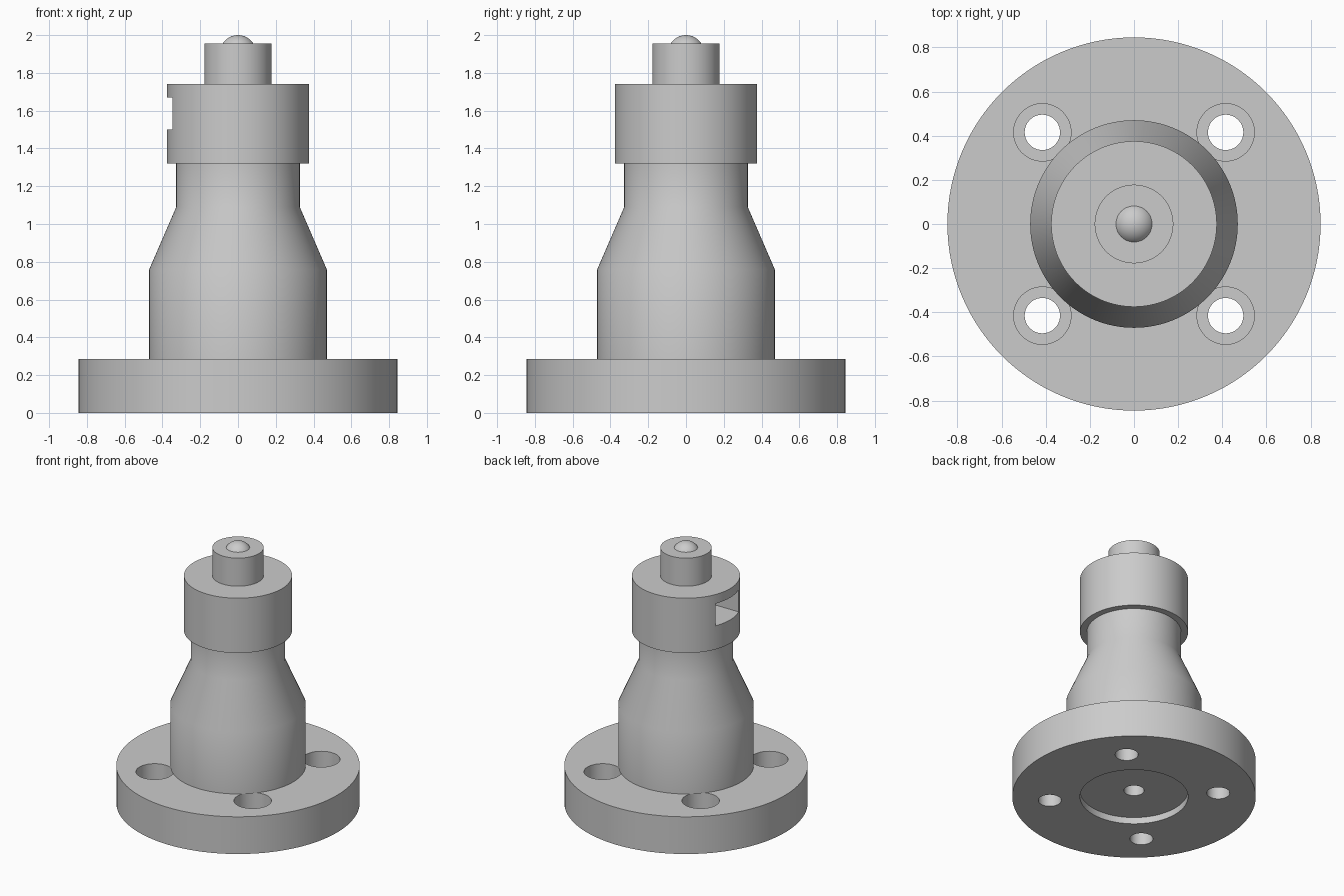
import bpy, bmesh, math
from mathutils import Matrix, Vector

default = bpy.data.objects.get("Cube")
if default:
    bpy.data.objects.remove(default, do_unlink=True)

SEG = 128
BORE = 0.07

steel = bpy.data.materials.new("plain grey steel")
steel.use_nodes = True
GREY = (0.6, 0.6, 0.6, 1)
steel.diffuse_color = GREY
steel.node_tree.nodes["Principled BSDF"].inputs["Base Color"].default_value = GREY


def add_object(name, bm):
    bmesh.ops.recalc_face_normals(bm, faces=bm.faces)
    mesh = bpy.data.meshes.new(name)
    bm.to_mesh(mesh)
    bm.free()
    mesh.materials.append(steel)
    obj = bpy.data.objects.new(name, mesh)
    bpy.context.collection.objects.link(obj)
    return obj


def lathe(name, profile):
    """Spin a closed (radius, height) outline around the z axis."""
    bm = bmesh.new()
    verts = [bm.verts.new((r, 0, z)) for r, z in profile]
    edges = [bm.edges.new((a, b)) for a, b in zip(verts, verts[1:] + verts[:1])]
    bmesh.ops.spin(bm, geom=verts + edges, cent=(0, 0, 0), axis=(0, 0, 1),
                   angle=math.tau, steps=SEG, use_merge=True)
    bmesh.ops.remove_doubles(bm, verts=bm.verts, dist=0.0001)
    return add_object(name, bm)


def cylinder(bm, radius, x, y, low, high):
    bmesh.ops.create_cone(bm, cap_ends=True, segments=64, radius1=radius, radius2=radius,
                          depth=high - low, matrix=Matrix.Translation((x, y, (low + high) / 2)))


def cut(target, name, bm):
    """Subtract a hidden cutter from the target and apply the result."""
    cutter = add_object(name, bm)
    mod = target.modifiers.new("cut", 'BOOLEAN')
    mod.operation = 'DIFFERENCE'
    mod.solver = 'EXACT'
    mod.object = cutter
    bpy.context.view_layer.objects.active = target
    bpy.ops.object.modifier_apply(modifier=mod.name)
    bpy.data.objects.remove(cutter, do_unlink=True)


# Flange with a shallow round recess underneath
flange = lathe("flange", [(BORE, 0.05), (0.375, 0.05), (0.375, 0), (0.845, 0),
                          (0.845, 0.285), (BORE, 0.285)])

# Four counterbored bolt holes
for label, radius, low in (("bolt_holes", 0.08, -0.1), ("counterbores", 0.13, 0.14)):
    bm = bmesh.new()
    for sx in (-1, 1):
        for sy in (-1, 1):
            cylinder(bm, radius, sx * 0.415, sy * 0.415, low, 0.4)
    cut(flange, label, bm)

# Tapered body with a central bore
body = lathe("tapered_body", [(BORE, 0.285), (0.47, 0.285), (0.47, 0.76),
                              (0.327, 1.09), (0.327, 1.32), (BORE, 1.32)])

# Collar with a rectangular pocket in its side
collar = lathe("collar", [(BORE, 1.32), (0.375, 1.32), (0.375, 1.74), (BORE, 1.74)])
bm = bmesh.new()
pocket = Matrix.LocRotScale(Vector((-0.3, 0, 1.585)), None, Vector((0.36, 0.28, 0.17)))
bmesh.ops.create_cube(bm, size=1, matrix=pocket)
cut(collar, "pocket", bm)

# Stem and the ball set into its end
bm = bmesh.new()
bmesh.ops.create_cone(bm, cap_ends=True, segments=SEG, radius1=0.178, radius2=0.178,
                      depth=0.215, matrix=Matrix.Translation((0, 0, 1.8475)))
stem = add_object("stem", bm)
bm = bmesh.new()
bmesh.ops.create_uvsphere(bm, u_segments=48, v_segments=32, radius=0.097,
                          matrix=Matrix.Translation((0, 0, 1.903)))
ball = add_object("ball", bm)

# Smooth shading with crisp machined edges
bpy.ops.object.select_all(action='DESELECT')
for obj in (flange, body, collar, stem, ball):
    obj.select_set(True)
bpy.context.view_layer.objects.active = flange
bpy.ops.object.shade_smooth_by_angle(angle=math.radians(30))
